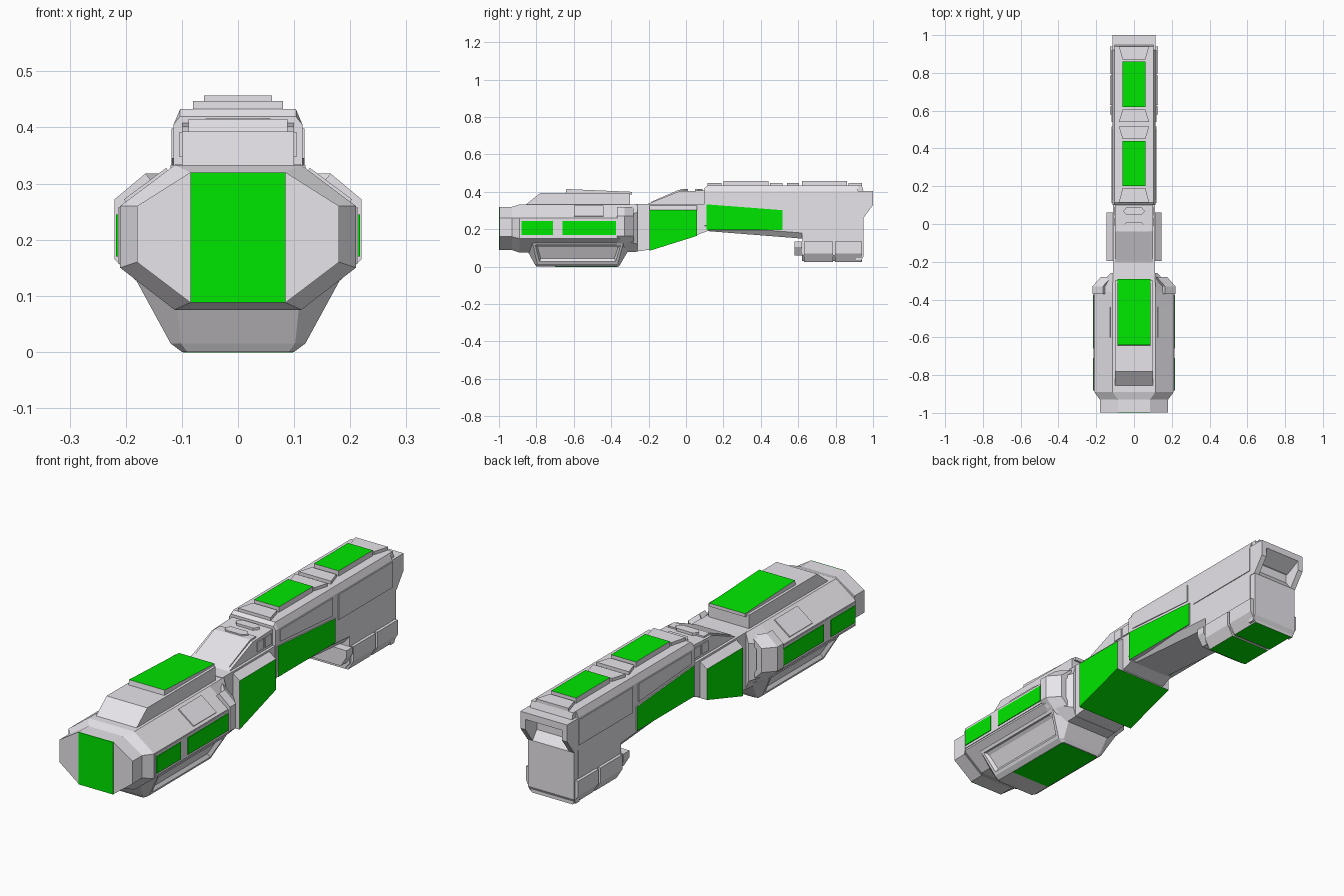
import bpy, bmesh

if "Cube" in bpy.data.objects:
    bpy.data.objects.remove(bpy.data.objects["Cube"])

GREEN = bpy.data.materials.new("green_panel")
GREEN.diffuse_color = (0.0, 0.8, 0.0, 1)
GREEN.use_nodes = True
GREEN.node_tree.nodes["Principled BSDF"].inputs["Base Color"].default_value = GREEN.diffuse_color
GREY = bpy.data.materials.new("grey_hull")
GREY.diffuse_color = (0.8, 0.78, 0.82, 1)
GREY.use_nodes = True
GREY.node_tree.nodes["Principled BSDF"].inputs["Base Color"].default_value = GREY.diffuse_color


def skin(name, rings, green=None, mirror=False, recess=None):
    """Bridge equal-length rings, cap the ends; green/recess pick faces."""
    bm = bmesh.new()
    vs = [[bm.verts.new(p) for p in r] for r in rings]
    n = len(rings[0])
    for a, b in zip(vs, vs[1:]):
        for i in range(n):
            j = (i + 1) % n
            bm.faces.new((a[i], a[j], b[j], b[i]))
    bm.faces.new(vs[0])
    bm.faces.new(vs[-1])
    bmesh.ops.recalc_face_normals(bm, faces=bm.faces)
    if recess:
        for f in [f for f in bm.faces if recess(f)]:
            bmesh.ops.inset_individual(bm, faces=[f], thickness=0.018)
            bmesh.ops.inset_individual(bm, faces=[f], thickness=0.012, depth=-0.015)
    for f in bm.faces:
        f.material_index = int(bool(green and green(f)))
    me = bpy.data.meshes.new(name)
    bm.to_mesh(me)
    bm.free()
    me.materials.append(GREY)
    me.materials.append(GREEN)
    ob = bpy.data.objects.new(name, me)
    bpy.context.collection.objects.link(ob)
    if mirror:
        ob.modifiers.new("mirror", 'MIRROR')
    return ob


def loft(name, secs, **k):
    """Symmetric sections along y, given as right-half (x, z) points."""
    return skin(name, [[(x, y, z) for x, z in h] + [(-x, y, z) for x, z in h[::-1]]
                       for y, h in secs], **k)


def prism(name, yz, x0, x1, **k):
    return skin(name, [[(x, y, z) for y, z in yz] for x in (x0, x1)], **k)


def bar(name, xz, y0, y1, **k):
    return skin(name, [[(x, y, z) for x, z in xz] for y in (y0, y1)], **k)


def block(name, x0, x1, y0, y1, z0, z1, **k):
    return bar(name, [(x0, z0), (x1, z0), (x1, z1), (x0, z1)], y0, y1, **k)


def up(f): return f.normal.z > 0.9
def down(f): return f.normal.z < -0.9
def side(f): return abs(f.normal.x) > 0.9
def every(f): return True


# Front hull: octagonal nose, flared body, tapered rear
nose = [(0.085, 0.32), (0.18, 0.26), (0.18, 0.16), (0.085, 0.088)]
full = [(0.113, 0.333), (0.21, 0.26), (0.21, 0.15), (0.113, 0.075)]
tail = [(0.112, 0.333), (0.125, 0.29), (0.125, 0.12), (0.112, 0.08)]
loft("front_hull", [(-0.997, nose), (-0.93, nose), (-0.89, full), (-0.36, full), (-0.26, tail)])
block("nose_panel", -0.085, 0.085, -1, -0.99, 0.088, 0.32, green=every)

# Side plates, light strips and facet plates
block("side_plate", 0.2, 0.2135, -0.885, -0.36, 0.158, 0.257, mirror=True)
for y0, y1 in ((-0.88, -0.71), (-0.66, -0.375)):
    block("side_strip", 0.2, 0.217, y0, y1, 0.17, 0.245, green=every, mirror=True)
bar("facet_plate", [(0.128, 0.328), (0.203, 0.272), (0.195, 0.26), (0.12, 0.316)],
    -0.6, -0.44, mirror=True)

# Flared flaps at the rear corners of the hull
outer = [(0.165, 0.318), (0.22, 0.272), (0.22, 0.165), (0.165, 0.11)]
inner = [(0.15, 0.10), (0.195, 0.17), (0.195, 0.262), (0.15, 0.30)]
shift = [(x - 0.045, z) for x, z in outer + inner]
skin("rear_flap", [[(x, -0.37, z) for x, z in outer + inner],
                   [(x, -0.33, z) for x, z in outer + inner],
                   [(x, -0.28, z) for x, z in shift]], mirror=True)


# Keel under the hull with recessed sides
def ring(x, y0, y1, cx, cy, z):
    h = [(cx, y0), (x, y0 + cy), (x, y1 - cy), (cx, y1)]
    return [(a, b, z) for a, b in h] + [(-a, b, z) for a, b in h[::-1]]


skin("keel", [ring(0.185, -0.88, -0.28, 0.115, 0.05, 0.15),
              ring(0.18, -0.87, -0.285, 0.113, 0.05, 0.125),
              ring(0.12, -0.81, -0.35, 0.102, 0.015, 0.015),
              ring(0.10, -0.80, -0.36, 0.09, 0.01, 0)],
     recess=lambda f: abs(f.normal.x) > 0.8 and f.calc_area() > 0.04)
block("keel_panel", -0.098, 0.098, -0.70, -0.365, 0, 0.004, green=every).location.z = -0.001

# Raised hump with sloping green top
loft("hump", [(-0.855, [(0.1, 0.333), (0.1, 0.32)]), (-0.78, [(0.1, 0.393), (0.1, 0.32)]),
              (-0.30, [(0.1, 0.393), (0.1, 0.32)])])
prism("hump_panel", [(-0.645, 0.385), (-0.64, 0.415), (-0.29, 0.40), (-0.29, 0.385)],
      -0.088, 0.088, green=up)

# Neck and its wrap-round green saddle
prism("neck", [(-0.27, 0.335), (0.12, 0.335), (0.12, 0.192), (0.06, 0.17),
               (-0.2, 0.09), (-0.27, 0.08)], -0.112, 0.112)
loft("neck_saddle", [(y, [(0.11, 0.328), (0.145, 0.302), (0.145, b)])
                     for y, b in ((-0.195, 0.085), (0.06, 0.165))],
     green=lambda f: side(f) or f.normal.z < -0.8)

# Ramp on the neck with windows and slot buttons
prism("neck_ramp", [(-0.21, 0.333), (-0.04, 0.402), (0.11, 0.408), (0.11, 0.32), (-0.21, 0.32)],
      -0.1, 0.1)
prism("ramp_cover", [(-0.19, 0.345), (-0.04, 0.41), (0.0, 0.41), (0.0, 0.39), (-0.16, 0.34)],
      -0.088, 0.088)
for y0, y1 in ((-0.01, 0.035), (0.045, 0.09)):
    block("side_window", 0.09, 0.104, y0, y1, 0.347, 0.392, mirror=True)
for y in (-0.01, 0.068):
    h = [(0.04, y - 0.02), (0.058, y), (0.04, y + 0.02)]
    pts = h + [(-a, b) for a, b in h[::-1]]
    skin("slot_button", [[(a, b, z) for a, b in pts] for z in (0.40, 0.416)])


# Rear grip housing
def housing(b, t=0.433):
    return [(0.103, t), (0.115, 0.405), (0.115, b + 0.03), (0.09, b)]


loft("rear_housing", [(0.10, housing(0.19, 0.42)), (0.115, housing(0.19)), (0.62, housing(0.15)),
                      (0.621, housing(0.03)), (0.92, housing(0.03))])
prism("housing_green", [(0.11, 0.195), (0.515, 0.195), (0.515, 0.302), (0.11, 0.333)],
      0.1, 0.12, green=side, mirror=True)
prism("upper_side_panel", [(0.13, 0.345), (0.5, 0.318), (0.5, 0.398), (0.13, 0.398)],
      0.1, 0.1185, mirror=True)
block("rear_side_panel", 0.1, 0.1185, 0.54, 0.92, 0.285, 0.398, mirror=True)

# Notched back end
prism("back_lower", [(0.91, 0.30), (0.92, 0.30), (0.95, 0.262), (0.95, 0.055),
                     (0.935, 0.03), (0.91, 0.03)], -0.113, 0.113)
prism("back_top", [(0.91, 0.405), (1, 0.405), (1, 0.375), (0.93, 0.34), (0.91, 0.34)], -0.115, 0.115)
prism("back_lip", [(0.91, 0.433), (0.94, 0.433), (0.95, 0.4), (0.91, 0.4)], -0.103, 0.103)
prism("back_cheek", [(0.91, 0.405), (1, 0.405), (1, 0.33), (0.95, 0.262), (0.91, 0.262)],
      0.09, 0.115, mirror=True)

# Foot pods under the grip
for y0, y1, b in ((0.58, 0.621, 0.06), (0.63, 0.785, 0.025), (0.797, 0.94, 0.025)):
    s = [(0.128, 0.135), (0.128, b + 0.045), (0.1, b)]
    loft("foot_pod", [(y0, s), (y1, s)], green=down if b < 0.05 else None)

# Top plates and green top panels
for y0, y1 in ((0.20, 0.44), (0.62, 0.86)):
    block("top_panel", -0.061, 0.061, y0, y1, 0.42, 0.457, green=up)
for wide, narrow in ((0.115, 0.19), (0.515, 0.45), (0.54, 0.605), (0.94, 0.87)):
    pts = [(0.08, wide), (0.06, narrow), (-0.06, narrow), (-0.08, wide)]
    skin("top_plate", [[(x, y, z) for x, y in pts] for z in (0.42, 0.447)])
